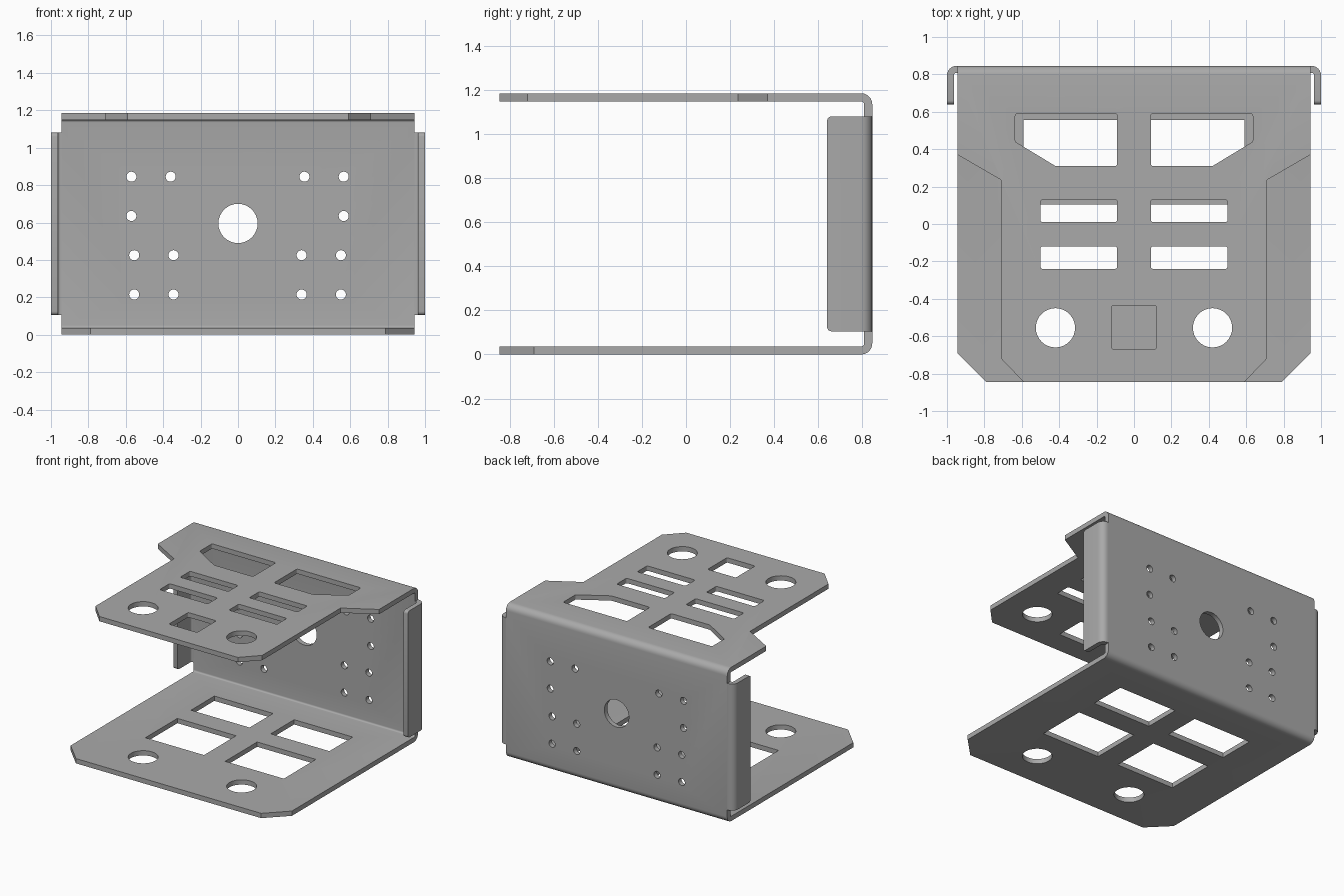
import bpy
import bmesh
import math
from mathutils import Vector

cube = bpy.data.objects.get("Cube")
if cube:
    bpy.data.objects.remove(cube, do_unlink=True)

WIDTH, DEPTH, HEIGHT = 0.943, 0.845, 1.185   # half width, half depth, full height
T = 0.037                                    # sheet thickness
R_OUT, R_IN = 0.05, 0.013                    # bend radii

grey = bpy.data.materials.new("grey metal")
grey.use_nodes = True
colour = (0.4, 0.4, 0.4, 1)
grey.diffuse_color = colour
grey.node_tree.nodes["Principled BSDF"].inputs["Base Color"].default_value = colour

# Ways of laying a flat outline (a, b) in space, extruded along c
ALONG_X = lambda a, b, c: (c, a, b)
ALONG_Y = lambda a, b, c: (a, c, b)
ALONG_Z = lambda a, b, c: (a, b, c)


def fillet(points, steps=6):
    """Round each corner (a, b, radius) of an outline."""
    out = []
    for i, (a, b, r) in enumerate(points):
        p = Vector((a, b))
        if not r:
            out.append(p)
            continue
        d1 = (Vector(points[i - 1][:2]) - p).normalized()
        d2 = (Vector(points[(i + 1) % len(points)][:2]) - p).normalized()
        half = d1.angle(d2) / 2
        centre = p + (d1 + d2).normalized() * (r / math.sin(half))
        v = p + d1 * (r / math.tan(half)) - centre
        w = p + d2 * (r / math.tan(half)) - centre
        start = math.atan2(v.y, v.x)
        turn = math.atan2(w.y, w.x) - start
        turn = (turn + math.pi) % (2 * math.pi) - math.pi
        for k in range(steps + 1):
            t = start + turn * k / steps
            out.append(centre + Vector((math.cos(t), math.sin(t))) * r)
    return out


def prism(bm, outline, lo, hi, place):
    rings = [[bm.verts.new(place(a, b, c)) for a, b in outline] for c in (lo, hi)]
    n = len(outline)
    bm.faces.new(rings[0])
    bm.faces.new(rings[1][::-1])
    for i in range(n):
        j = (i + 1) % n
        bm.faces.new((rings[0][i], rings[1][i], rings[1][j], rings[0][j]))


def circle(a, b, r, sides=32):
    return [(a + r * math.cos(2 * math.pi * i / sides),
             b + r * math.sin(2 * math.pi * i / sides)) for i in range(sides)]


def box(a0, a1, b0, b1, r=0.012):
    return fillet([(a0, b0, r), (a1, b0, r), (a1, b1, r), (a0, b1, r)], 4)


def mirrored(outline):
    return [outline, [(-a, b) for a, b in outline]]


def make(name, bm):
    bmesh.ops.recalc_face_normals(bm, faces=bm.faces[:])
    mesh = bpy.data.meshes.new(name)
    bm.to_mesh(mesh)
    bm.free()
    mesh.materials.append(grey)
    ob = bpy.data.objects.new(name, mesh)
    bpy.context.collection.objects.link(ob)
    return ob


def activate(ob):
    bpy.ops.object.select_all(action='DESELECT')
    ob.select_set(True)
    bpy.context.view_layer.objects.active = ob


# Folded sheet: floor, back wall and top in one C-shaped profile
bm = bmesh.new()
inner = DEPTH - T
prism(bm, fillet([(-DEPTH, 0, 0), (DEPTH, 0, R_OUT), (DEPTH, HEIGHT, R_OUT),
                  (-DEPTH, HEIGHT, 0), (-DEPTH, HEIGHT - T, 0), (inner, HEIGHT - T, R_IN),
                  (inner, T, R_IN), (-DEPTH, T, 0)]), -WIDTH, WIDTH, ALONG_X)
bracket = make("folded_bracket", bm)

# Openings in the top plate, with its stepped side edges
eye_hole = circle(0.42, -0.555, 0.105)
top_cuts = [box(-0.12, 0.12, -0.67, -0.435)]
for shape in (eye_hole,
              box(0.09, 0.5, 0.01, 0.13),
              box(0.09, 0.5, -0.24, -0.12),
              fillet([(0.09, 0.31, 0.012), (0.42, 0.31, 0.012), (0.635, 0.44, 0.012),
                      (0.635, 0.59, 0.012), (0.09, 0.59, 0.012)], 4),
              [(1, 0.403), (0.71, 0.235), (0.71, -0.72), (0.542, -0.895), (1, -0.895)]):
    top_cuts += mirrored(shape)

# Openings and clipped corners in the floor plate
floor_cuts = []
for shape in (eye_hole,
              box(0.09, 0.59, 0.27, 0.555, 0),
              box(0.09, 0.59, -0.285, 0.105, 0),
              [(0.74, -0.895), (1, -0.633), (1, -0.895)]):
    floor_cuts += mirrored(shape)

# Centre hole and screw holes in the back wall
wall_cuts = [circle(0, 0.595, 0.105)]
for z, columns in ((0.845, (-0.57, -0.36, 0.355, 0.565)),
                   (0.635, (-0.57, 0.565)),
                   (0.425, (-0.555, -0.345, 0.34, 0.55)),
                   (0.215, (-0.555, -0.345, 0.34, 0.55))):
    wall_cuts += [circle(x, z, 0.027, 20) for x in columns]

bm = bmesh.new()
for cuts, lo, hi, place in ((top_cuts, HEIGHT - 0.1, HEIGHT + 0.1, ALONG_Z),
                            (floor_cuts, -0.1, 0.1, ALONG_Z),
                            (wall_cuts, DEPTH - 0.1, DEPTH + 0.1, ALONG_Y)):
    for outline in cuts:
        prism(bm, outline, lo, hi, place)
cutter = make("hole_cutter", bm)
cutter.hide_render = True

cut = bracket.modifiers.new("holes", 'BOOLEAN')
cut.operation = 'DIFFERENCE'
cut.solver = 'EXACT'
cut.object = cutter
activate(bracket)
bpy.ops.object.modifier_apply(modifier=cut.name)
bpy.data.objects.remove(cutter, do_unlink=True)

# Side flanges folded forward from the back wall
parts = [bracket]
FRONT = 0.64
for side, name in ((1, "left_flange"), (-1, "right_flange")):
    bm = bmesh.new()
    profile = fillet([(WIDTH, DEPTH, 0), (1, DEPTH, R_OUT), (1, FRONT, 0),
                      (1 - T, FRONT, 0), (1 - T, inner, R_IN), (WIDTH, inner, 0)])
    prism(bm, [(side * a, b) for a, b in profile], 0.105, 1.08, ALONG_Z)
    corners = [e for e in bm.edges
               if all(abs(v.co.y - FRONT) < 0.001 for v in e.verts)
               and abs(e.verts[0].co.z - e.verts[1].co.z) < 0.001]
    bmesh.ops.bevel(bm, geom=corners, offset=0.02, segments=4, profile=0.5,
                    affect='EDGES')
    parts.append(make(name, bm))

# Smooth bends and holes, crisp sheet edges
for ob in parts:
    activate(ob)
    bpy.ops.object.shade_smooth_by_angle(angle=math.radians(30))
